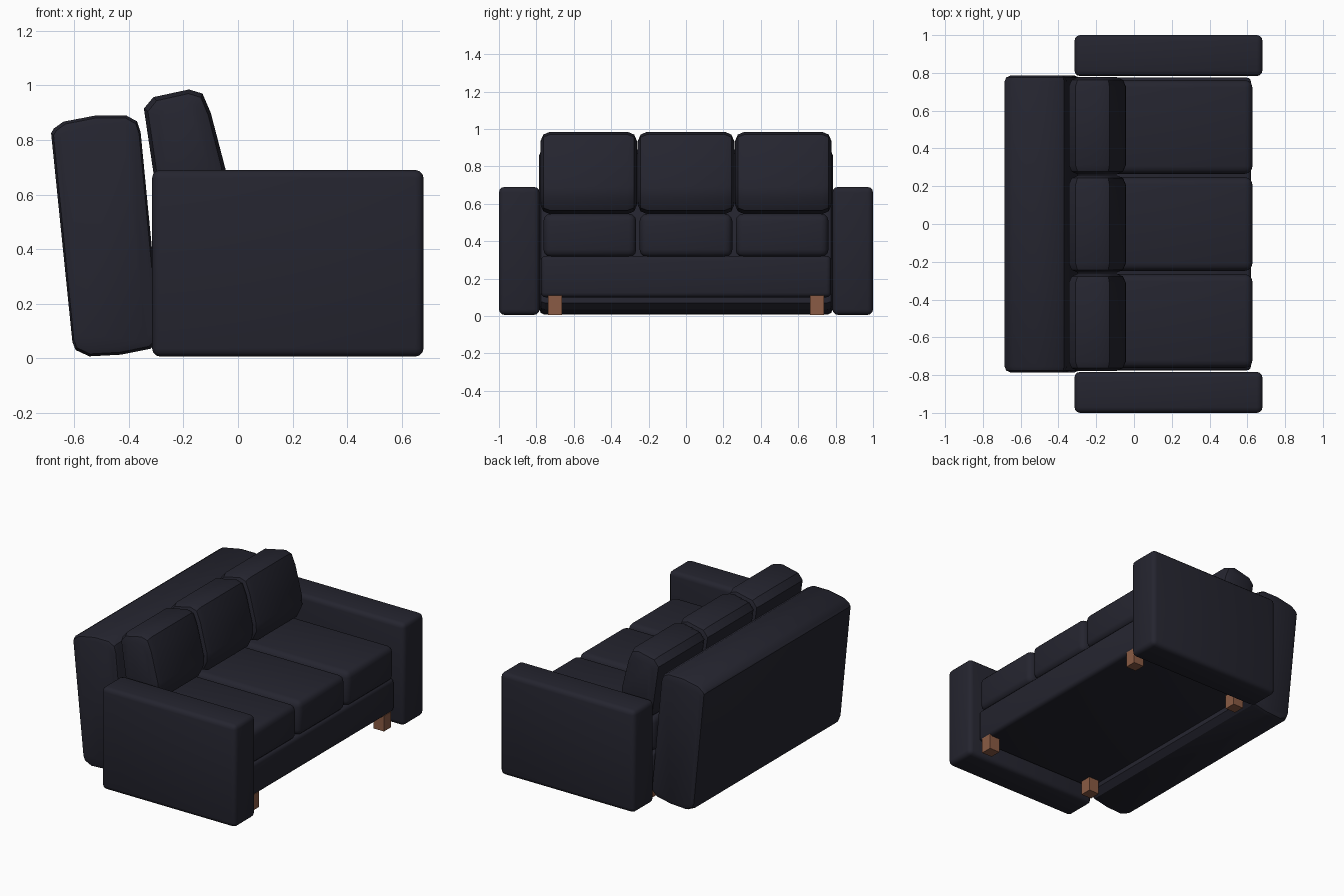
import bpy, bmesh

if "Cube" in bpy.data.objects:
    bpy.data.objects.remove(bpy.data.objects["Cube"])


def material(name, rgb):
    m = bpy.data.materials.new(name)
    m.diffuse_color = (*rgb, 1)
    m.use_nodes = True
    m.node_tree.nodes["Principled BSDF"].inputs["Base Color"].default_value = m.diffuse_color
    return m


fabric = material("dark navy fabric", (0.0180, 0.0180, 0.0285))
wood = material("brown wood", (0.255, 0.105, 0.058))


def finish(name, bm, mat):
    bmesh.ops.recalc_face_normals(bm, faces=bm.faces)
    me = bpy.data.meshes.new(name)
    bm.to_mesh(me)
    bm.free()
    me.materials.append(mat)
    ob = bpy.data.objects.new(name, me)
    bpy.context.collection.objects.link(ob)
    return ob


def smooth(ob, angle=0.6):
    bpy.ops.object.select_all(action='DESELECT')
    ob.select_set(True)
    bpy.context.view_layer.objects.active = ob
    bpy.ops.object.shade_smooth_by_angle(angle=angle)


def box(name, lo, hi, mat, bevel=0, segments=3):
    bm = bmesh.new()
    bmesh.ops.create_cube(bm, size=1)
    for v in bm.verts:
        v.co = [(lo[i] + hi[i]) / 2 + v.co[i] * (hi[i] - lo[i]) for i in range(3)]
    if bevel:
        bmesh.ops.bevel(bm, geom=bm.edges[:], offset=bevel, segments=segments,
                        profile=0.5, affect='EDGES')
    ob = finish(name, bm, mat)
    if bevel:
        smooth(ob)
    return ob


def padded(name, profile, y0, y1, r):
    """Side profile (x, z) run along y, with softly rounded ends."""
    bm = bmesh.new()
    xs, zs = zip(*profile)
    cx, cz = (min(xs) + max(xs)) / 2, (min(zs) + max(zs)) / 2
    w, h = max(xs) - min(xs), max(zs) - min(zs)
    rings = []
    for y, d in ((y0, r), (y0 + .3 * r, .3 * r), (y0 + r, 0),
                 (y1 - r, 0), (y1 - .3 * r, .3 * r), (y1, r)):
        rings.append([bm.verts.new((cx + (x - cx) * (1 - 2 * d / w), y,
                                    cz + (z - cz) * (1 - 2 * d / h)))
                      for x, z in profile])
    n = len(profile)
    for a, b in zip(rings, rings[1:]):
        for i in range(n):
            j = (i + 1) % n
            bm.faces.new((a[i], a[j], b[j], b[i]))
    bm.faces.new(rings[0])
    bm.faces.new(rings[-1])
    ob = finish(name, bm, fabric)
    smooth(ob, 0.5)


# Leaning back rest
padded("back_rest", [(-.685, .825), (-.675, .842), (-.64, .867), (-.52, .89),
                     (-.41, .89), (-.37, .868), (-.357, .83), (-.283, .07),
                     (-.32, .035), (-.43, .013), (-.545, .007), (-.595, .03),
                     (-.607, .06)], -.785, .785, .03)

# Seat base
box("seat_base", (-.30, -.775, .10), (.62, .775, .322), fabric, .025)

# Three seat cushions and three back cushions
cushion = [(-.345, .915), (-.31, .957), (-.18, .985), (-.13, .97), (-.10, .90),
           (-.045, .69), (-.043, .63), (-.075, .565), (-.18, .545),
           (-.27, .555), (-.298, .60)]
for i, side in enumerate(("right", "middle", "left")):
    y = (i - 1) * .514
    box(side + "_seat_cushion", (-.29, y - .248, .315), (.627, y + .248, .547),
        fabric, .04)
    y = (i - 1) * .52
    padded(side + "_back_cushion", cushion, y - .258, y + .258, .05)

# Arms and legs, mirrored across the middle
for s, side in ((-1, "right"), (1, "left")):
    ys = sorted((s * .783, s * 1.0))
    box(side + "_arm", (-.315, ys[0], .006), (.68, ys[1], .69), fabric, .03)
    for x, place in ((.58, "front"), (-.23, "back")):
        box(f"{place}_{side}_leg", (x - .038, s * .70 - .038, .006),
            (x + .038, s * .70 + .038, .11), wood)
